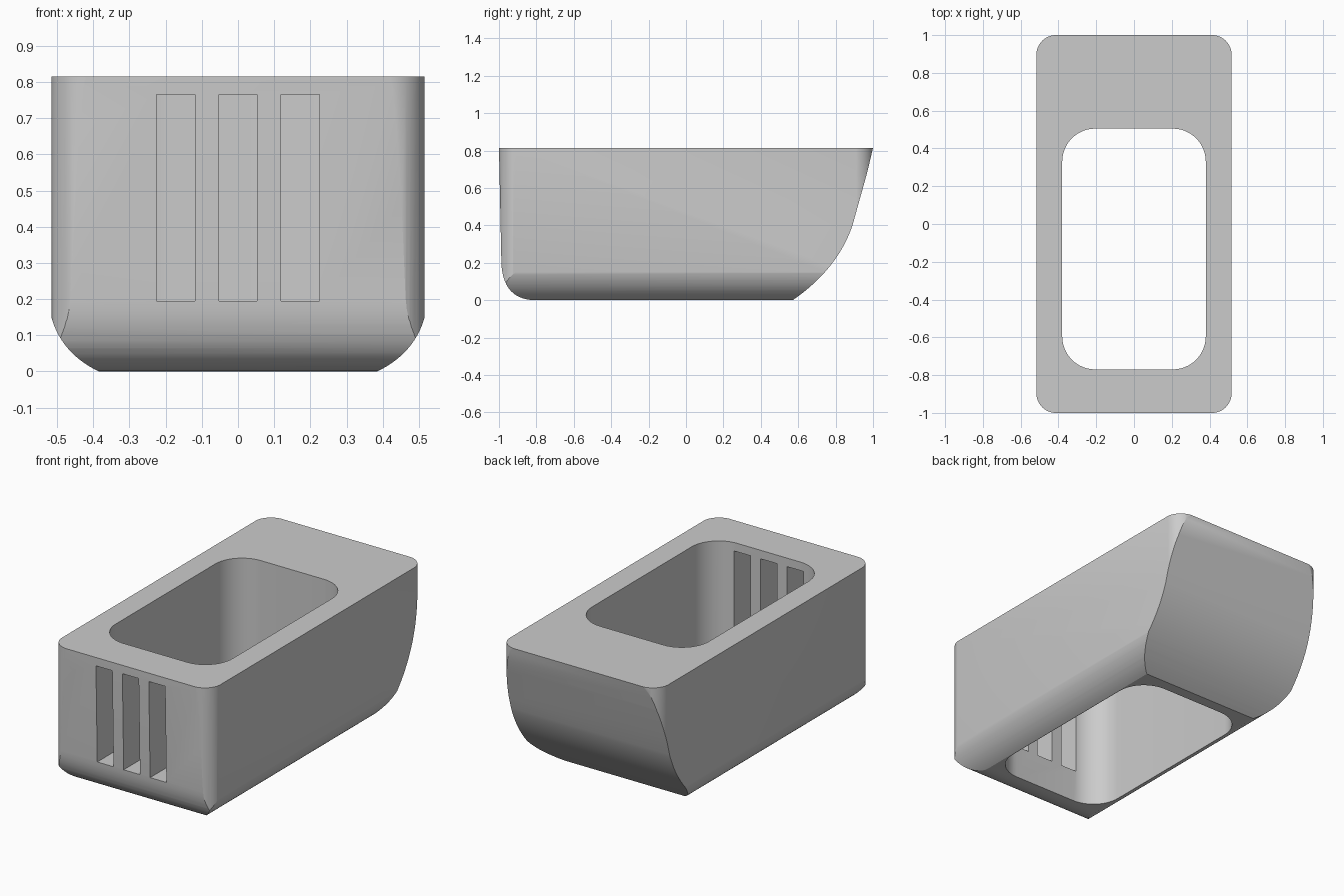
import bpy, bmesh, math
from mathutils import Vector

cube = bpy.data.objects.get("Cube")
if cube:
    bpy.data.objects.remove(cube, do_unlink=True)

grey = bpy.data.materials.new("plain grey")
grey.use_nodes = True
colour = (0.6, 0.6, 0.6, 1)
grey.diffuse_color = colour
grey.node_tree.nodes["Principled BSDF"].inputs["Base Color"].default_value = colour


def bend(a, ctrl, b, n=14):
    """Points of a quadratic curve from a to b."""
    a, ctrl, b = Vector(a), Vector(ctrl), Vector(b)
    ts = [i / n for i in range(n + 1)]
    return [a * (1 - t) ** 2 + ctrl * 2 * t * (1 - t) + b * t * t for t in ts]


def rounded_rect(x0, x1, y0, y1, r, n=12):
    pts = []
    corners = ((x1 - r, y1 - r), (x0 + r, y1 - r), (x0 + r, y0 + r), (x1 - r, y0 + r))
    for k, (cx, cy) in enumerate(corners):
        for i in range(n + 1):
            a = math.pi / 2 * (k + i / n)
            pts.append((cx + r * math.cos(a), cy + r * math.sin(a)))
    return pts


def prism(name, profile, axis, lo, hi):
    """Extrude a 2D profile along the given axis."""
    place = {"x": lambda p, d: (d, p[0], p[1]),
             "y": lambda p, d: (p[0], d, p[1]),
             "z": lambda p, d: (p[0], p[1], d)}[axis]
    bm = bmesh.new()
    face = bm.faces.new([bm.verts.new(place(p, lo)) for p in profile])
    ext = bmesh.ops.extrude_face_region(bm, geom=[face])
    moved = [v for v in ext["geom"] if isinstance(v, bmesh.types.BMVert)]
    bmesh.ops.translate(bm, verts=moved, vec=place((0, 0), hi - lo))
    bmesh.ops.recalc_face_normals(bm, faces=bm.faces)
    mesh = bpy.data.meshes.new(name)
    bm.to_mesh(mesh)
    bm.free()
    mesh.materials.append(grey)
    obj = bpy.data.objects.new(name, mesh)
    bpy.context.collection.objects.link(obj)
    return obj


def combine(target, tool, operation):
    mod = target.modifiers.new(tool.name, "BOOLEAN")
    mod.operation, mod.solver, mod.object = operation, "EXACT", tool
    bpy.context.view_layer.objects.active = target
    bpy.ops.object.modifier_apply(modifier=mod.name)
    bpy.data.objects.remove(tool, do_unlink=True)


# Body: side silhouette with a curved hull-like back and a rounded front foot
top = 0.815
side = [(-1, top)] + bend((-0.987, 0.2), (-0.98, 0), (-0.8, 0))
side += bend((0.57, 0), (0.81, 0.165), (0.89, 0.4), 20) + [(0.968, 0.68), (1, top)]
body = prism("body", side, "x", -0.8, 0.8)

# Rounded lower side edges
half = [(0.385, -0.1)] + bend((0.385, 0), (0.488, 0.05), (0.516, 0.15)) + [(0.516, 1)]
section = half + [(-x, z) for x, z in reversed(half)]
combine(body, prism("section", section, "y", -1.5, 1.5), "INTERSECT")

# Rounded vertical corners
plan = rounded_rect(-0.517, 0.517, -1.0005, 1.0005, 0.105)
combine(body, prism("plan", plan, "z", -0.5, 1.5), "INTERSECT")

# Opening right through the body
opening = rounded_rect(-0.38, 0.38, -0.77, 0.505, 0.175)
combine(body, prism("opening", opening, "z", -0.5, 1.5), "DIFFERENCE")

# Three slots in the front wall
for x in (-0.172, 0, 0.172):
    slot = [(x - 0.053, 0.195), (x + 0.053, 0.195), (x + 0.053, 0.765), (x - 0.053, 0.765)]
    combine(body, prism("slot", slot, "y", -1.2, -0.6), "DIFFERENCE")

bpy.ops.object.select_all(action="DESELECT")
body.select_set(True)
bpy.context.view_layer.objects.active = body
bpy.ops.object.shade_smooth_by_angle(angle=math.radians(25))
